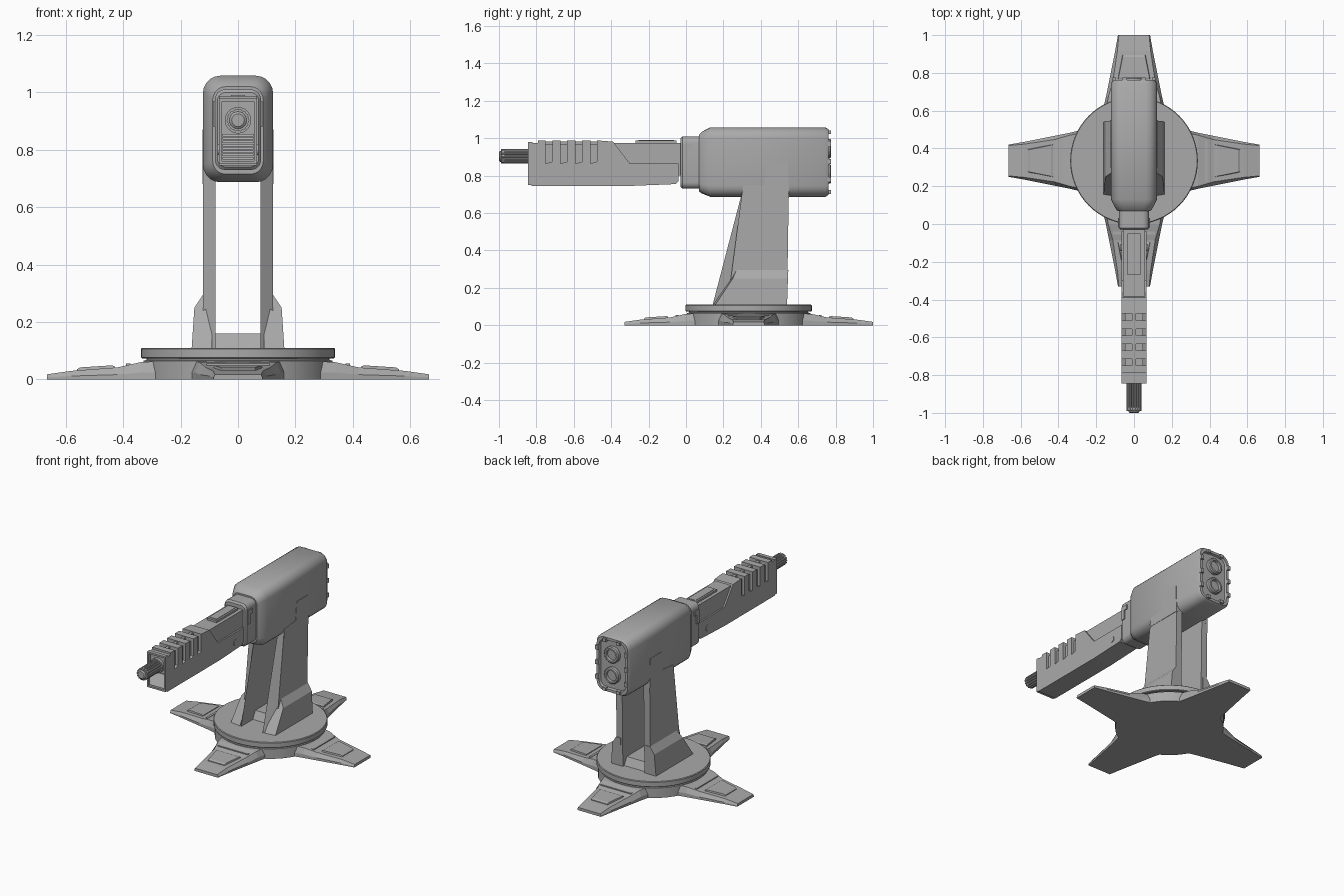
import bpy, bmesh, math
from mathutils import Matrix, Vector

if "Cube" in bpy.data.objects:
    bpy.data.objects.remove(bpy.data.objects["Cube"])

grey = bpy.data.materials.new("plain grey")
grey.use_nodes = True
colour = (0.4, 0.4, 0.4, 1)
grey.diffuse_color = colour
grey.node_tree.nodes["Principled BSDF"].inputs["Base Color"].default_value = colour

CY = 0.335  # centre of the base along y


def finish(name, bm, smooth=False):
    bmesh.ops.recalc_face_normals(bm, faces=bm.faces)
    mesh = bpy.data.meshes.new(name)
    bm.to_mesh(mesh)
    bm.free()
    mesh.materials.append(grey)
    ob = bpy.data.objects.new(name, mesh)
    bpy.context.collection.objects.link(ob)
    if smooth:
        bpy.ops.object.select_all(action="DESELECT")
        ob.select_set(True)
        bpy.context.view_layer.objects.active = ob
        bpy.ops.object.shade_smooth_by_angle(angle=math.radians(35))
    return ob


def loft(name, rings, smooth=False, matrix=None):
    """Skin a row of equal-length rings and cap both ends."""
    bm = bmesh.new()
    rows = [[bm.verts.new(p) for p in ring] for ring in rings]
    n = len(rows[0])
    for a, b in zip(rows, rows[1:]):
        for i in range(n):
            j = (i + 1) % n
            bm.faces.new((a[i], a[j], b[j], b[i]))
    bm.faces.new(rows[0])
    bm.faces.new(rows[-1])
    if matrix:
        bm.transform(matrix)
    return finish(name, bm, smooth)


def box(name, x0, x1, y0, y1, z0, z1, matrix=None):
    rings = [[(x0, y0, z), (x1, y0, z), (x1, y1, z), (x0, y1, z)] for z in (z0, z1)]
    return loft(name, rings, matrix=matrix)


def side_prism(name, profile, x0, x1):
    return loft(name, [[(x, y, z) for y, z in profile] for x in (x0, x1)])


def rounded(y, hx, z0, z1, r, steps=5):
    """Rounded rectangle standing across the y axis."""
    pts = []
    corners = [(hx - r, z1 - r), (r - hx, z1 - r), (r - hx, z0 + r), (hx - r, z0 + r)]
    for k, (cx, cz) in enumerate(corners):
        for s in range(steps + 1):
            a = (k + s / steps) * math.pi / 2
            pts.append((cx + r * math.cos(a), y, cz + r * math.sin(a)))
    return pts


def turned(name, profile, centre, axis="Z", n=64):
    """Stack circles (radius, height) along an axis."""
    m = Matrix.Translation(centre)
    if axis == "Y":
        m = m @ Matrix.Rotation(-math.pi / 2, 4, "X")
    rings = [[(r * math.cos(2 * math.pi * i / n), r * math.sin(2 * math.pi * i / n), h)
              for i in range(n)] for r, h in profile]
    return loft(name, rings, True, m)


# Round base with a groove under the turntable
turned("base_ring", [(0.33, 0), (0.33, 0.065), (0.318, 0.068), (0.318, 0.08)], (0, CY, 0))
turned("turntable", [(0.333, 0.073), (0.338, 0.077), (0.338, 0.106), (0.334, 0.11)], (0, CY, 0))

# Four tapering feet with raised panels
for k in range(4):
    turn = Matrix.Translation((0, CY, 0)) @ Matrix.Rotation(k * math.pi / 2, 4, "Z")
    rings = []
    for r, low, high, z in [(0.27, 0.165, 0.15, 0.064), (0.34, 0.148, 0.135, 0.06),
                            (0.42, 0.132, 0.112, 0.042), (0.58, 0.1, 0.088, 0.03),
                            (0.665, 0.085, 0.08, 0.018)]:
        rings.append([(r, -low, 0), (r, low, 0), (r, low, z * 0.4),
                      (r, high, z), (r, -high, z), (r, -low, z * 0.4)])
    loft("foot", rings, matrix=turn)
    panel = []
    for r, w, z in [(0.43, 0.09, 0.046), (0.44, 0.088, 0.049),
                    (0.55, 0.066, 0.042), (0.56, 0.064, 0.036)]:
        panel.append([(r, -w, 0.02), (r, w, 0.02), (r, w - 0.006, z), (r, 0.006 - w, z)])
    loft("foot_panel", panel, matrix=turn)
    box("foot_hinge_strip", 0.375, 0.39, -0.11, 0.11, 0.03, 0.055, matrix=turn)

# Two upright arms with flared lower armour
for s, side in ((1, "left"), (-1, "right")):
    inner = [(0.14, 0.1), (0.54, 0.1), (0.55, 0.75), (0.31, 0.75)]
    outer = [(0.22, 0.1), (0.54, 0.1), (0.55, 0.75), (0.305, 0.75)]
    loft(side + "_arm", [[(s * 0.078, y, z) for y, z in inner],
                         [(s * 0.122, y, z) for y, z in outer]])
    flare = []
    for z, x, y0, y1 in [(0.1, 0.162, 0.15, 0.54), (0.25, 0.152, 0.25, 0.545),
                         (0.295, 0.122, 0.27, 0.547)]:
        flare.append([(s * 0.09, y0 - 0.01, z), (s * x, y0, z),
                      (s * x, y1, z), (s * 0.09, y1, z)])
    loft(side + "_arm_flare", flare)
    side_prism(side + "_arm_mount", [(0.3, 0.68), (0.55, 0.68), (0.545, 0.87), (0.43, 0.87),
                                     (0.42, 0.75), (0.305, 0.74)], s * 0.1, s * 0.124)
side_prism("arm_cross_block", [(0.26, 0.1), (0.53, 0.1), (0.5, 0.16), (0.29, 0.16)], -0.08, 0.08)

# Main housing
loft("housing", [rounded(0.07, 0.088, 0.715, 1.02, 0.045), rounded(0.085, 0.1, 0.705, 1.035, 0.05),
                 rounded(0.13, 0.122, 0.687, 1.058, 0.06), rounded(0.745, 0.122, 0.687, 1.058, 0.06),
                 rounded(0.762, 0.112, 0.697, 1.048, 0.054), rounded(0.762, 0.095, 0.714, 1.031, 0.044),
                 rounded(0.75, 0.09, 0.72, 1.026, 0.04)], True)

# Rear ports and rim clips
for z in (0.945, 0.81):
    turned("rear_port", [(0.052, 0), (0.052, 0.022), (0.046, 0.028), (0.036, 0.028), (0.034, 0.012)],
           (0, 0.748, z), "Y", 32)
for z in (0.703, 1.022):
    for x in (-0.05, 0.05):
        box("rim_clip", x - 0.012, x + 0.012, 0.74, 0.775, z, z + 0.02)
for x in (-0.105, 0.105):
    for z in (0.78, 0.875, 0.97):
        box("rim_clip", x - 0.01, x + 0.01, 0.74, 0.775, z - 0.014, z + 0.014)

# Collar between housing and gun
loft("collar", [rounded(-0.03, 0.072, 0.74, 1.0, 0.03), rounded(-0.02, 0.08, 0.73, 1.01, 0.034),
                rounded(0.08, 0.08, 0.73, 1.01, 0.034)], True)
for s in (-1, 1):
    side_prism("collar_latch", [(-0.018, 0.88), (0.01, 0.88), (0.01, 0.94), (0.032, 0.94),
                                (0.032, 0.97), (-0.018, 0.97)], s * 0.078, s * 0.086)

# Gun shell: notched comb profile along the top front
shell = [(-0.825, 0.745), (-0.3, 0.745), (-0.055, 0.755), (-0.04, 0.77), (-0.04, 0.865),
         (-0.3, 0.865), (-0.39, 0.982), (-0.472, 0.988)]
for k in range(4):
    y = -0.475 - 0.08 * k
    shell += [(y, 0.988), (y, 0.875), (y - 0.035, 0.865), (y - 0.035, 0.988)]
shell += [(-0.79, 0.988), (-0.79, 0.975), (-0.825, 0.975)]
side_prism("gun_shell", shell, -0.067, 0.067)
box("gun_core", -0.048, 0.048, -0.8, -0.3, 0.8, 0.968)
box("gun_rear_block", -0.057, 0.057, -0.4, -0.02, 0.8, 0.975)
box("gun_top_plate", -0.035, 0.035, -0.27, -0.05, 0.97, 0.988)
box("gun_top_inset", -0.024, 0.024, -0.255, -0.065, 0.98, 0.991)
box("gun_top_rail", -0.01, 0.01, -0.77, -0.39, 0.96, 0.982)
for s in (-1, 1):
    turned_bolt = Matrix.Translation((s * 0.067, -0.125, 0.8)) @ Matrix.Rotation(math.pi / 2, 4, "Y")
    ring = [(0.018 * math.cos(i * math.pi / 8), 0.018 * math.sin(i * math.pi / 8)) for i in range(16)]
    loft("gun_pivot_bolt", [[(x, y, h) for x, y in ring] for h in (-0.004, 0.004)], matrix=turned_bolt)

# Muzzle frame, cooling slats and barrel cluster
for s in (-1, 1):
    box("muzzle_frame_side", s * 0.056, s * 0.067, -0.845, -0.82, 0.75, 0.98)
for z in (0.75, 0.969):
    box("muzzle_frame_bar", -0.06, 0.06, -0.845, -0.82, z, z + 0.011)
for k in range(8):
    z = 0.766 + 0.0115 * k
    side_prism("muzzle_slat", [(-0.838, z), (-0.82, z), (-0.82, z + 0.009), (-0.832, z + 0.009)],
               -0.054, 0.054)
turned("barrel_mount", [(0.046, 0), (0.046, 0.03)], (0, -0.845, 0.903), "Y", 32)
turned("barrel_core", [(0.022, 0), (0.03, 0.006), (0.03, 0.17)], (0, -1.0, 0.903), "Y", 24)
for k in range(14):
    a = 2 * math.pi * k / 14
    turned("barrel_rod", [(0.0065, 0), (0.0065, 0.165)],
           (0.033 * math.cos(a), -0.99, 0.903 + 0.033 * math.sin(a)), "Y", 8)
turned("barrel_band", [(0.037, 0), (0.037, 0.014)], (0, -0.985, 0.903), "Y", 32)
